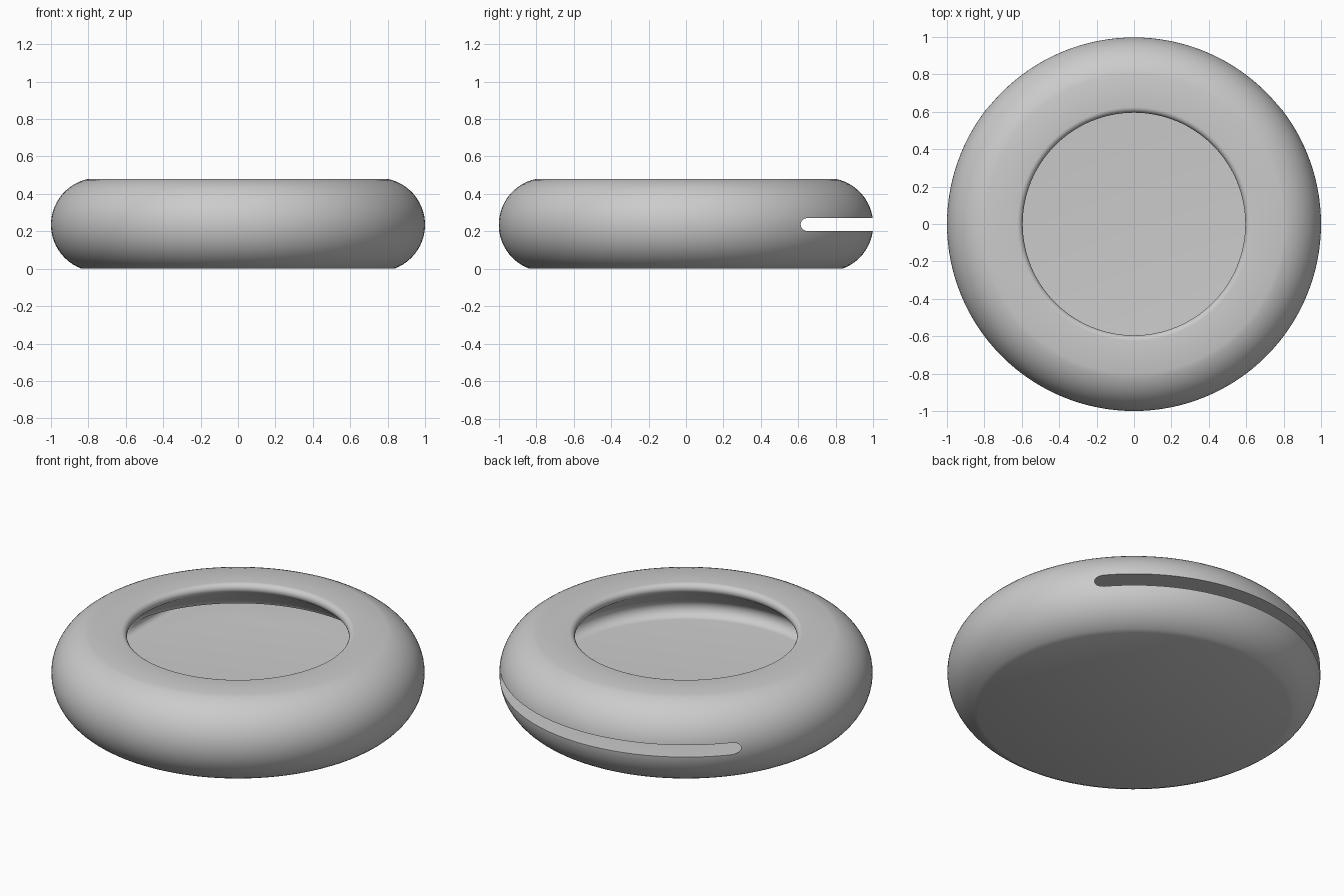
import bpy, bmesh
from math import cos, sin, pi, radians
from mathutils import Vector

if "Cube" in bpy.data.objects:
    bpy.data.objects.remove(bpy.data.objects["Cube"])

grey = bpy.data.materials.new("matte_grey")
grey.use_nodes = True
grey.diffuse_color = (0.6, 0.6, 0.6, 1)
grey.node_tree.nodes["Principled BSDF"].inputs["Base Color"].default_value = grey.diffuse_color


def arc(cx, cz, r, start, end, steps):
    """Points (across, up) on a circular arc, angles in degrees."""
    angles = [radians(start + (end - start) * i / steps) for i in range(steps + 1)]
    return [(cx + r * cos(a), cz + r * sin(a)) for a in angles]


def make_object(name, bm):
    bmesh.ops.recalc_face_normals(bm, faces=bm.faces)
    mesh = bpy.data.meshes.new(name)
    bm.to_mesh(mesh)
    bm.free()
    mesh.materials.append(grey)
    obj = bpy.data.objects.new(name, mesh)
    bpy.context.collection.objects.link(obj)
    return obj


# Body: rounded ring with an undercut hollow, turned around the z axis
profile = [(0, 0)]
profile += arc(0.75, 0.235, 0.25, -70.05, 78.5, 24)    # outer bulge
profile += arc(0.625, 0.45, 0.03, 90, 235, 10)         # rim lip
profile += arc(0.75, 0.255, 0.055, 55, -90, 12)        # hollow wall into floor
profile += [(0, 0.2)]

bm = bmesh.new()
verts = [bm.verts.new((x, 0, z)) for x, z in profile]
edges = [bm.edges.new(pair) for pair in zip(verts, verts[1:])]
bmesh.ops.spin(bm, geom=verts + edges, cent=(0, 0, 0), axis=(0, 0, 1),
               angle=2 * pi, steps=128, use_merge=True)
bmesh.ops.remove_doubles(bm, verts=bm.verts, dist=0.0002)
body = make_object("rounded_body", bm)

# Slot: wide rounded opening running from the hollow out through the back
outline = arc(0.755, 0.236, 0.035, -90, 90, 10) + arc(-0.755, 0.236, 0.035, 90, 270, 10)
bm = bmesh.new()
face = bm.faces.new([bm.verts.new((x, 0.03, z)) for x, z in outline])
out = bmesh.ops.extrude_face_region(bm, geom=[face])
bmesh.ops.translate(bm, vec=Vector((0, 1.2, 0)),
                    verts=[g for g in out["geom"] if isinstance(g, bmesh.types.BMVert)])
cutter = make_object("slot_cutter", bm)
cutter.hide_render = True

cut = body.modifiers.new("back_slot", "BOOLEAN")
cut.operation = "DIFFERENCE"
cut.solver = "EXACT"
cut.object = cutter

bpy.ops.object.select_all(action="DESELECT")
body.select_set(True)
bpy.context.view_layer.objects.active = body
bpy.ops.object.modifier_apply(modifier=cut.name)
bpy.data.objects.remove(cutter)
bpy.ops.object.shade_smooth_by_angle(angle=radians(30))
